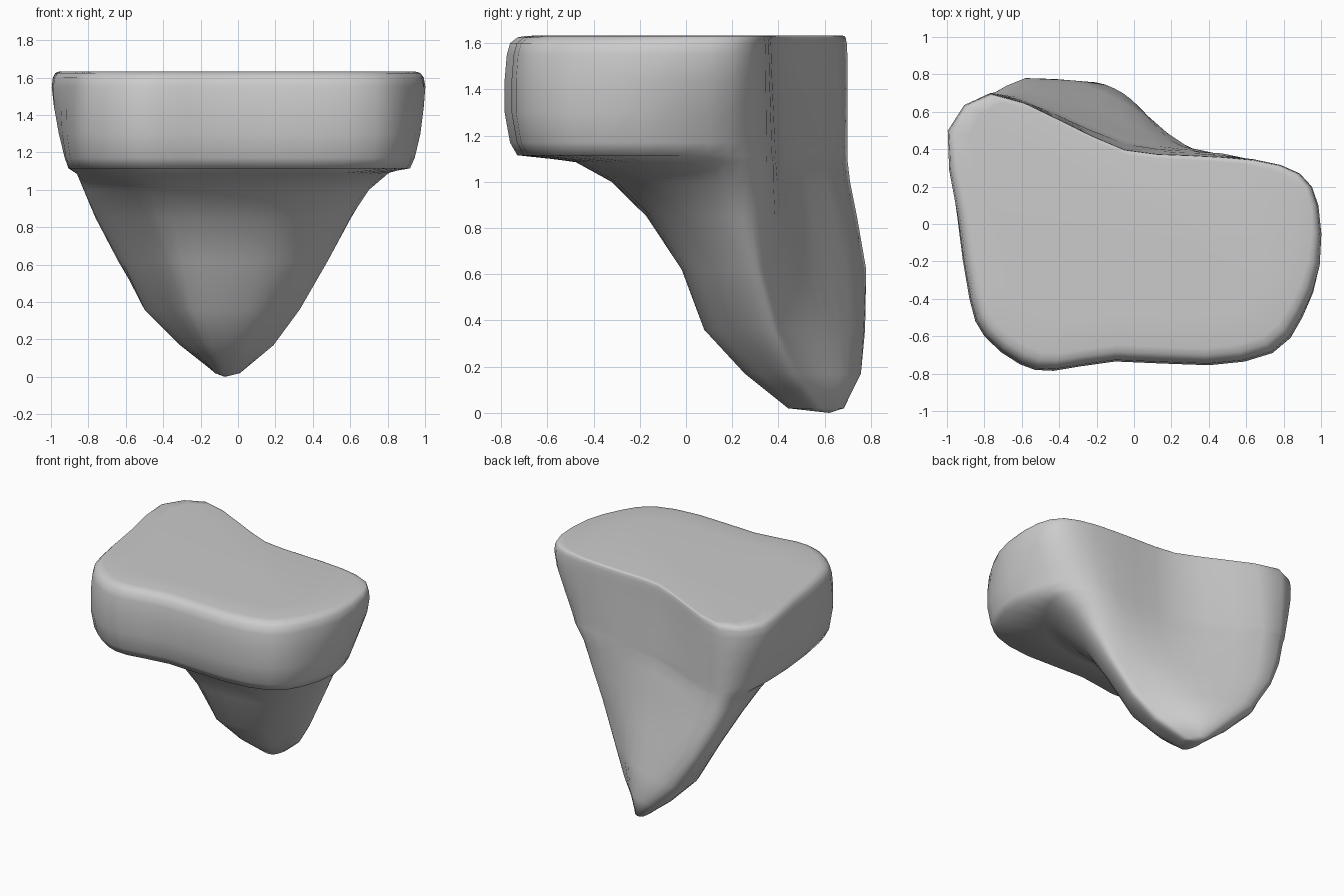
import bpy, bmesh
from mathutils import Vector

if "Cube" in bpy.data.objects:
    bpy.data.objects.remove(bpy.data.objects["Cube"])

# Slab outline seen from above, counter-clockwise from the left side
slab = [(-.95, .05), (-.88, -.4), (-.8, -.6), (-.61, -.75), (-.43, -.785), (-.1, -.735),
        (.4, -.755), (.74, -.69), (.9, -.5), (1.0, -.22), (.99, .1), (.89, .27),
        (.65, .345), (.3, .37), (-.05, .40), (-.4, .56), (-.77, .70), (-1.0, .5)]

# How far each outline point slopes straight into the root below (back side only)
slope = [.2, 0, 0, 0, 0, 0, 0, 0, 0, .2, .75, 1, 1, 1, 1, 1, 1, .8]

# Slab levels: height, inset
slab_levels = [(1.115, .07), (1.17, .03), (1.3, 0), (1.44, 0), (1.55, .012),
               (1.60, .03), (1.625, .07), (1.632, .12), (1.634, .35)]

# Tapering root sections: height, then every second outline key
root = [
    (0.02, [(-.12, .63), (-.12, .53), (-.09, .45), (-.03, .45), (0, .5),
            (.01, .56), (-.01, .61), (-.05, .67), (-.1, .68)]),
    (0.17, [(-.31, .62), (-.24, .44), (-.17, .27), (0, .27), (.11, .35),
            (.19, .45), (.11, .54), (-.06, .7), (-.24, .755)]),
    (0.36, [(-.5, .6), (-.38, .34), (-.25, .1), (.05, .1), (.22, .2),
            (.33, .36), (.24, .44), (-.08, .66), (-.42, .775)]),
    (0.62, [(-.62, .51), (-.48, .2), (-.3, 0), (.1, 0), (.35, .1),
            (.48, .28), (.38, .37), (-.06, .55), (-.58, .78)]),
    (0.85, [(-.74, .43), (-.56, .05), (-.35, -.15), (.15, -.15), (.43, -.02),
            (.6, .2), (.5, .355), (-.03, .48), (-.68, .74)]),
    (1.0, [(-.81, .34), (-.62, -.1), (-.38, -.3), (.2, -.3), (.54, -.14),
           (.7, .15), (.55, .35), (-.04, .45), (-.73, .71)]),
    (1.085, [(-.85, .26), (-.67, -.22), (-.4, -.45), (.25, -.45), (.62, -.25),
             (.8, .1), (.6, .35), (-.05, .43), (-.76, .70)]),
]


def smooth_ring(keys, z, steps):
    """Closed Catmull-Rom curve through the keys at height z."""
    n, ring = len(keys), []
    for i in range(n):
        a, b, c, d = (Vector(keys[(i + k) % n][:2]) for k in (-1, 0, 1, 2))
        for s in range(steps):
            t = s / steps
            p = (2*b + (c - a)*t + (2*a - 5*b + 4*c - d)*t*t + (3*b - a - 3*c + d)*t**3) / 2
            ring.append((p.x, p.y, z))
    return ring


root_top = smooth_ring(root[-1][1], 0, 2)


def slab_keys(z, inset):
    """Rounded rim at the front; at the back the wall leans into the root."""
    drop = min(1, max(0, (1.5 - z) / (1.5 - 1.09)))
    keys = []
    for (x, y), (rx, ry, _), w in zip(slab, root_top, slope):
        x *= 1 - inset * .65 * (1 - w * .6)
        y *= 1 - inset * (1 if y < 0 else .2)
        keys.append((x + (rx - x) * w * drop, y + (ry - y) * w * drop))
    return keys


rings = [smooth_ring(keys, z, 4) for z, keys in root]
rings += [smooth_ring(slab_keys(z, i), z, 2) for z, i in slab_levels]

# Skin the sections, closing the tip with a fan and the top with a flat cap
bm = bmesh.new()
loops = [[bm.verts.new(p) for p in ring] for ring in rings]
n = len(loops[0])
for lo, hi in zip(loops, loops[1:]):
    for i in range(n):
        j = (i + 1) % n
        bm.faces.new((lo[i], lo[j], hi[j], hi[i]))
tip = bm.verts.new((-.07, .62, 0))
for i in range(n):
    bm.faces.new((tip, loops[0][(i + 1) % n], loops[0][i]))
bm.faces.new(loops[-1])
bmesh.ops.recalc_face_normals(bm, faces=bm.faces)

mesh = bpy.data.meshes.new("rock_ledge")
bm.to_mesh(mesh)
bm.free()
ledge = bpy.data.objects.new("rock_ledge", mesh)
bpy.context.collection.objects.link(ledge)
bpy.context.view_layer.objects.active = ledge
ledge.select_set(True)
bpy.ops.object.shade_smooth_by_angle(angle=1.2)
